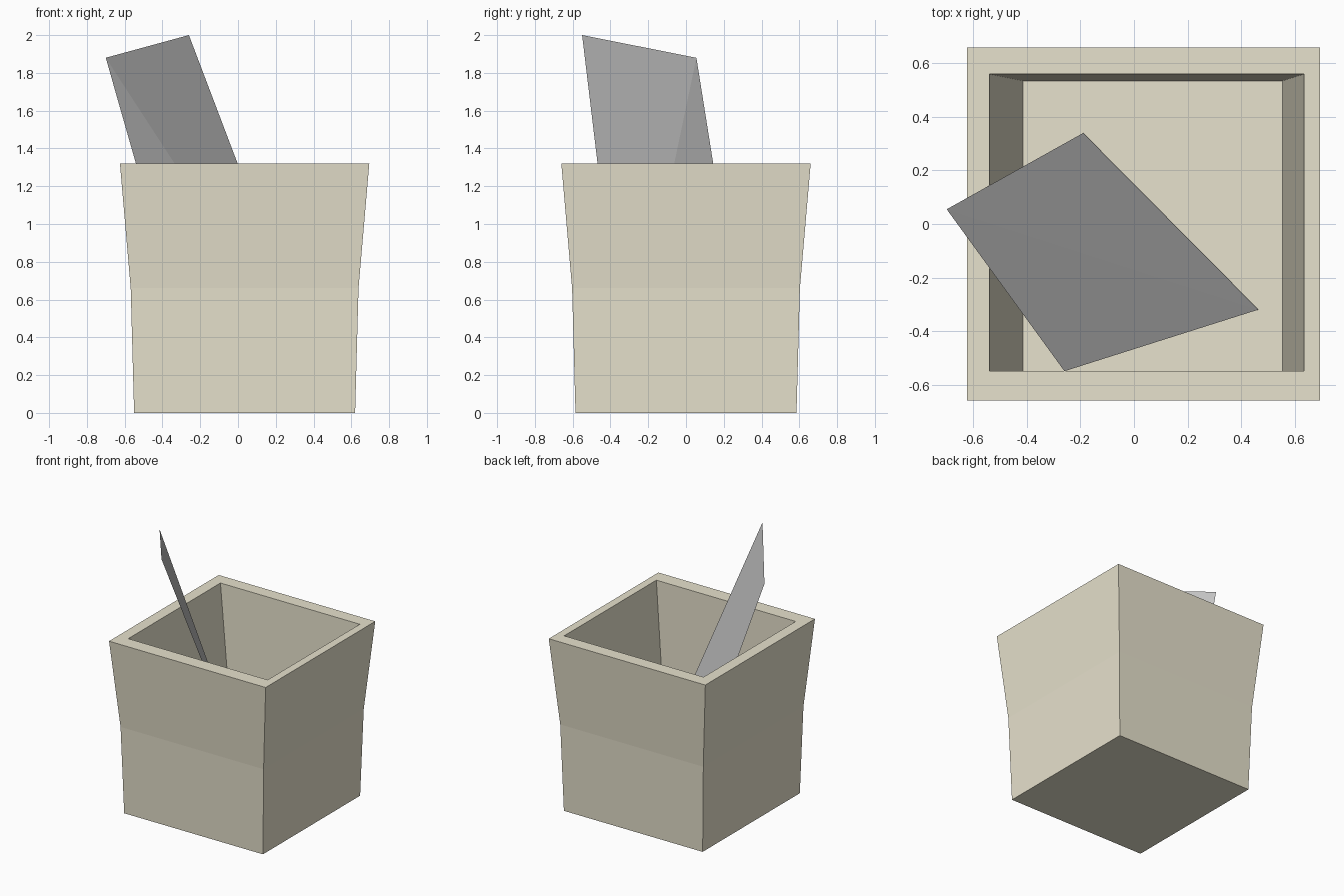
import bpy, bmesh

if "Cube" in bpy.data.objects:
    bpy.data.objects.remove(bpy.data.objects["Cube"])


def make_object(name, bm, color=None):
    mesh = bpy.data.meshes.new(name)
    bmesh.ops.recalc_face_normals(bm, faces=bm.faces)
    bm.to_mesh(mesh)
    bm.free()
    obj = bpy.data.objects.new(name, mesh)
    bpy.context.collection.objects.link(obj)
    if color:
        mat = bpy.data.materials.new(name + "_color")
        mat.diffuse_color = (*color, 1)
        mat.use_nodes = True
        mat.node_tree.nodes["Principled BSDF"].inputs["Base Color"].default_value = mat.diffuse_color
        mesh.materials.append(mat)
    return obj


# Flared square planter: rectangles (x0, x1, y0, y1, z) lofted up the
# outside, over the rim and down the inside to the floor
rings = [
    (-0.55, 0.62, -0.585, 0.585, 0.0),
    (-0.568, 0.638, -0.603, 0.603, 0.66),
    (-0.625, 0.695, -0.66, 0.66, 1.32),
    (-0.54, 0.635, -0.55, 0.56, 1.32),
    (-0.415, 0.555, -0.55, 0.535, 0.08),
]
bm = bmesh.new()
loops = []
for x0, x1, y0, y1, z in rings:
    corners = [(x0, y0), (x1, y0), (x1, y1), (x0, y1)]
    loops.append([bm.verts.new((x, y, z)) for x, y in corners])
for a, b in zip(loops, loops[1:]):
    for i in range(4):
        j = (i + 1) % 4
        bm.faces.new((a[i], a[j], b[j], b[i]))
bm.faces.new(loops[0][::-1])   # underside
bm.faces.new(loops[-1])        # inside floor
make_object("planter_box", bm, (0.80, 0.76, 0.61))

# Thin flat sheet leaning inside the box
bm = bmesh.new()
sheet = [(-0.70, 0.055, 1.88), (-0.26, -0.55, 2.0),
         (0.465, -0.32, 0.09), (-0.19, 0.34, 0.09)]
v = [bm.verts.new(p) for p in sheet]
bm.faces.new((v[0], v[1], v[2]))
bm.faces.new((v[0], v[2], v[3]))
make_object("leaning_sheet", bm)
